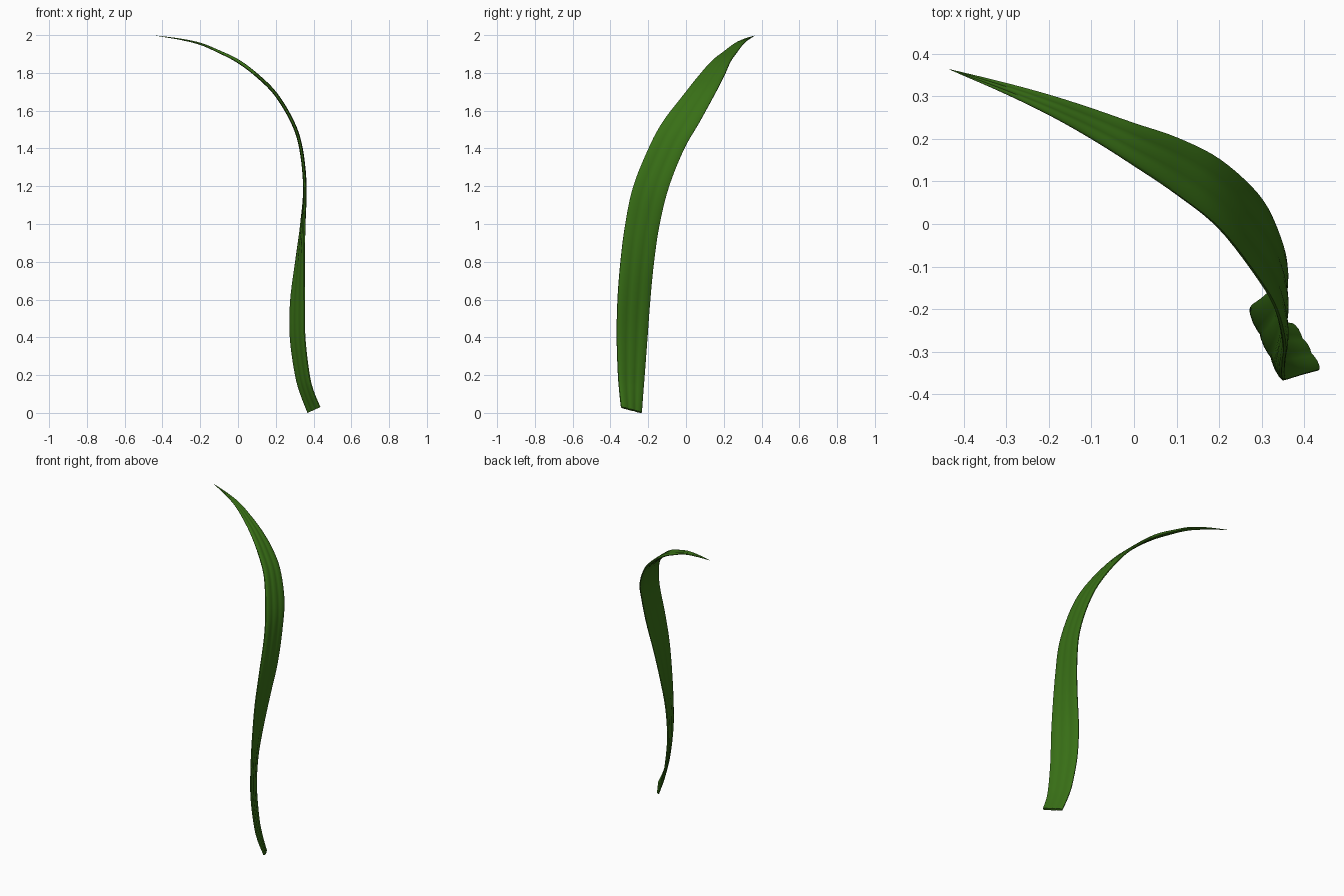
import bpy, bmesh
from mathutils import Vector

if "Cube" in bpy.data.objects:
    bpy.data.objects.remove(bpy.data.objects["Cube"])

# Stations up the blade: height, front edge x and y, rear edge x and y
STATIONS = [
    (0.004, .434, -.343, .370, -.235), (0.1, .397, -.353, .333, -.228),
    (0.2, .375, -.360, .305, -.220), (0.4, .354, -.366, .277, -.205),
    (0.6, .351, -.362, .279, -.190), (0.8, .350, -.347, .306, -.170),
    (1.0, .351, -.322, .335, -.140), (1.2, .354, -.280, .354, -.090),
    (1.4, .334, -.200, .334, -.010), (1.54, .290, -.125, .290, .070),
    (1.69, .200, -.010, .200, .152), (1.79, .100, .070, .100, .203),
    (1.865, .000, .137, .000, .237), (1.915, -.10, .200, -.10, .272),
    (1.957, -.20, .256, -.20, .304), (1.982, -.31, .309, -.31, .334),
    (2.0, -.434, .363, -.434, .364),
]
# Half cross-section: position across the blade, thickness (three soft ribs)
RIBS = [(-1, .35), (-.9, .75), (-.68, 1), (-.45, .85), (-.33, .62), (-.2, .9),
        (0, 1.05), (.2, .9), (.33, .62), (.45, .85), (.68, 1), (.9, .75), (1, .35)]
HALF_THICKNESS = .009
STEPS = 5


def smooth_path(pts):
    """Catmull-Rom interpolation through the points."""
    ext = [pts[0] * 2 - pts[1]] + pts + [pts[-1] * 2 - pts[-2]]
    out = []
    for i in range(len(pts) - 1):
        a, b, c, d = ext[i:i + 4]
        for k in range(STEPS):
            t = k / STEPS
            out.append(.5 * (2 * b + (c - a) * t + (2 * a - 5 * b + 4 * c - d) * t * t
                             + (3 * b - a - 3 * c + d) * t ** 3))
    return out + [pts[-1]]


# The cut at the base is tilted, so the front edge starts slightly higher
front = smooth_path([Vector((xa, ya, z + .029 * max(0, 1 - z / .5)))
                     for z, xa, ya, xb, yb in STATIONS])
rear = smooth_path([Vector((xb, yb, z)) for z, xa, ya, xb, yb in STATIONS])
spine = [(a + b) / 2 for a, b in zip(front, rear)]

# Sweep the ribbed section along the spine
bm = bmesh.new()
rings = []
n = len(spine)
for i in range(n):
    tangent = spine[min(i + 1, n - 1)] - spine[max(i - 1, 0)]
    across = (rear[i] - front[i]) / 2
    normal = across.cross(tangent).normalized()
    half = HALF_THICKNESS * min(1, across.length / .05) ** .7
    section = [(u, h) for u, h in RIBS] + [(u, -h) for u, h in reversed(RIBS)]
    rings.append([bm.verts.new(spine[i] + across * u + normal * half * h)
                  for u, h in section])
for lo, hi in zip(rings, rings[1:]):
    for j in range(len(lo)):
        k = (j + 1) % len(lo)
        bm.faces.new((lo[j], lo[k], hi[k], hi[j]))
bm.faces.new(rings[0])
bm.faces.new(rings[-1])
bmesh.ops.recalc_face_normals(bm, faces=bm.faces)

# Rest the blade on the ground
lowest = min(v.co.z for v in bm.verts)
bmesh.ops.translate(bm, vec=(0, 0, -lowest), verts=bm.verts)

mesh = bpy.data.meshes.new("grass_blade")
bm.to_mesh(mesh)
bm.free()
blade = bpy.data.objects.new("grass_blade", mesh)
bpy.context.collection.objects.link(blade)

green = bpy.data.materials.new("leaf_green")
green.diffuse_color = (.04, .16, .008, 1)
green.use_nodes = True
green.node_tree.nodes["Principled BSDF"].inputs["Base Color"].default_value = green.diffuse_color
mesh.materials.append(green)

bpy.context.view_layer.objects.active = blade
blade.select_set(True)
bpy.ops.object.shade_smooth_by_angle(angle=1.0)
